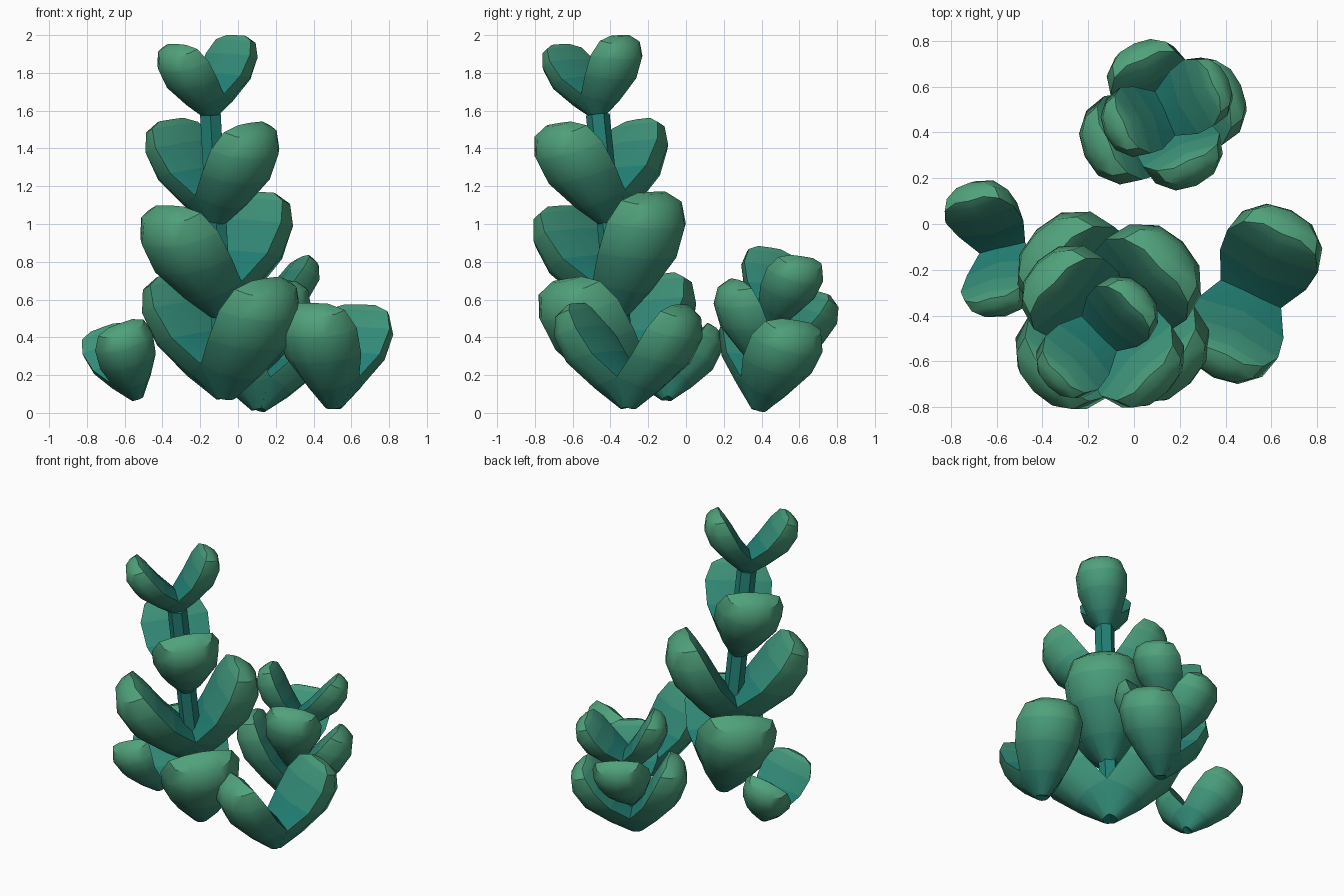
import bpy, bmesh, math
from mathutils import Vector, Matrix

if "Cube" in bpy.data.objects:
    bpy.data.objects.remove(bpy.data.objects["Cube"])


def material(name, rgb):
    m = bpy.data.materials.new(name)
    m.diffuse_color = (*rgb, 1)
    m.use_nodes = True
    m.node_tree.nodes["Principled BSDF"].inputs["Base Color"].default_value = m.diffuse_color
    return m


# teal at the leaf base to green at the tip
TEAL, GREEN = Vector((0.016, 0.22, 0.18)), Vector((0.08, 0.36, 0.20))
MATS = [material(f"leaf_shade_{i}", TEAL.lerp(GREEN, i / 4)) for i in range(5)]

# leaf side profile, unit height: inner (r, z), outer (r, z), half width
RINGS = [((-0.03, 0.03), (0.07, 0.00), 0.08),
         ((-0.08, 0.35), (0.32, 0.18), 0.26),
         ((0.11, 0.56), (0.60, 0.43), 0.37),
         ((0.28, 0.80), (0.72, 0.67), 0.39),
         ((0.42, 0.96), (0.71, 0.86), 0.31),
         ((0.51, 1.00), (0.61, 0.97), 0.16)]
# cross-section: (side, depth from inner face to outer face)
SECTION = [(-1, 0.20), (-0.88, 0.62), (-0.5, 0.92), (0, 1.0),
           (0.5, 0.92), (0.88, 0.62), (1, 0.20), (0, 0.08)]


def finish(name, bm, angle):
    bmesh.ops.recalc_face_normals(bm, faces=bm.faces[:])
    me = bpy.data.meshes.new(name)
    bm.to_mesh(me)
    bm.free()
    for m in MATS:
        me.materials.append(m)
    ob = bpy.data.objects.new(name, me)
    bpy.context.collection.objects.link(ob)
    bpy.ops.object.select_all(action='DESELECT')
    ob.select_set(True)
    bpy.context.view_layer.objects.active = ob
    bpy.ops.object.shade_smooth_by_angle(angle=math.radians(angle))
    return ob


def lean_matrix(axis):
    return Vector((0, 0, 1)).rotation_difference(Vector(axis)).to_matrix().to_4x4()


# one fat leaf: flat inner face, bulging outer face
def leaf(name, base, axis, degrees, size):
    bm = bmesh.new()
    rows = []
    for inner, outer, w in RINGS:
        a, b = Vector(inner), Vector(outer)
        row = []
        for side, depth in SECTION:
            p = a.lerp(b, depth)
            row.append(bm.verts.new((p.x, side * w, p.y)))
        rows.append(row)
    n = len(SECTION)
    for i in range(len(rows) - 1):
        for j in range(n):
            k = (j + 1) % n
            f = bm.faces.new((rows[i][j], rows[i][k], rows[i + 1][k], rows[i + 1][j]))
            is_inner = j >= n - 2
            f.material_index = max(0, i - 1) if is_inner else min(4, i + 1)
    bm.faces.new(rows[0]).material_index = 0
    bm.faces.new(rows[-1]).material_index = 4
    mat = (Matrix.Translation(base) @ lean_matrix(axis)
           @ Matrix.Rotation(math.radians(degrees), 4, 'Z') @ Matrix.Scale(size, 4))
    bm.transform(mat)
    finish(name, bm, 40)


def leaf_pair(name, base, axis, degrees, size):
    leaf(name + "_leaf_a", base, axis, degrees, size)
    leaf(name + "_leaf_b", base, axis, degrees + 180, size)


# six-sided stem between two points
def stem(name, start, end, radius):
    a, b = Vector(start), Vector(end)
    bm = bmesh.new()
    bmesh.ops.create_cone(bm, cap_ends=True, segments=6, radius1=radius,
                          radius2=radius, depth=(b - a).length)
    bm.transform(Matrix.Translation((a + b) / 2) @ lean_matrix(b - a))
    finish(name, bm, 30)


# stem with leaf pairs, each turned a quarter from the one below
def plant(name, base, top, levels, degrees, radius):
    a, b = Vector(base), Vector(top)
    stem(name + "_stem", a + (b - a) * 0.03, b + (b - a).normalized() * 0.02, radius)
    for i, (z, size) in enumerate(levels):
        p = a.lerp(b, (z - a.z) / (b.z - a.z))
        leaf_pair(f"{name}_pair_{i + 1}", p, b - a, degrees + 90 * i, size)


# tall front plant and short back plant
plant("tall_plant", (-0.065, -0.315, 0.07), (-0.145, -0.465, 1.56),
      [(0.07, 0.66), (0.50, 0.64), (0.99, 0.56), (1.56, 0.42)], -45, 0.063)
plant("short_plant", (0.11, 0.385, 0.01), (0.13, 0.46, 0.45),
      [(0.01, 0.52), (0.21, 0.47), (0.45, 0.41)], 24, 0.045)

# single sprouts at the sides
leaf_pair("right_sprout", Vector((0.505, -0.305, 0.02)), (0.03, 0, 1), 65, 0.56)
leaf_pair("left_sprout", Vector((-0.53, -0.10, 0.07)), (-0.36, -0.03, 1), 103, 0.42)
